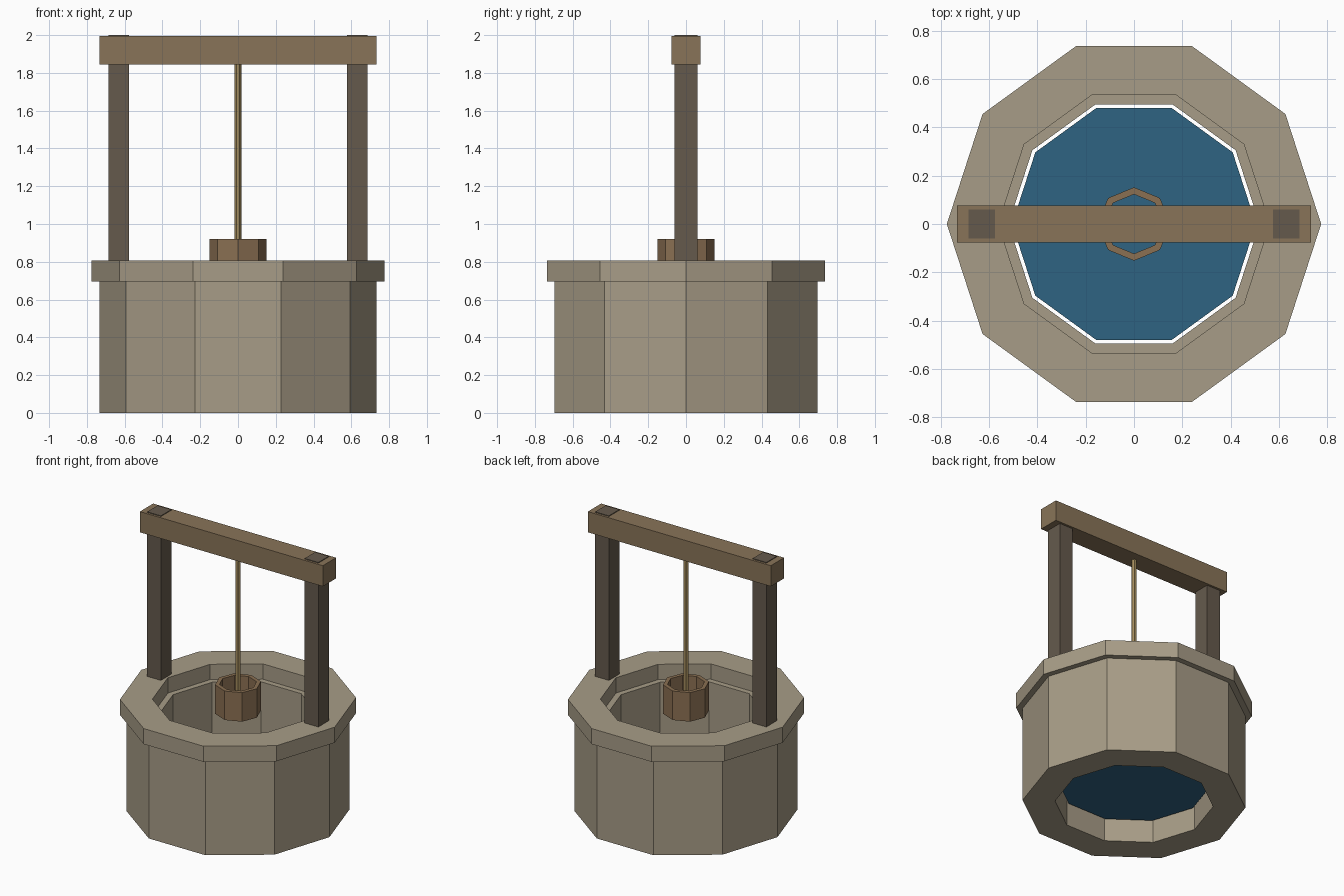
import bpy
import bmesh
from math import cos, sin, tau

cube = bpy.data.objects.get("Cube")
if cube:
    bpy.data.objects.remove(cube, do_unlink=True)


def material(name, rgb):
    mat = bpy.data.materials.new(name)
    mat.use_nodes = True
    colour = (*rgb, 1.0)
    mat.diffuse_color = colour
    mat.node_tree.nodes["Principled BSDF"].inputs["Base Color"].default_value = colour
    return mat


stone = material("stone", (0.39, 0.335, 0.242))
beam_wood = material("beam wood", (0.25, 0.175, 0.098))
post_wood = material("dark post wood", (0.130, 0.102, 0.073))
bucket_wood = material("bucket wood", (0.255, 0.160, 0.085))
rope_fibre = material("rope fibre", (0.37, 0.265, 0.11))
water_blue = material("water blue", (0.028, 0.127, 0.223))


def finish(name, bm, mat):
    bmesh.ops.recalc_face_normals(bm, faces=bm.faces)
    mesh = bpy.data.meshes.new(name)
    bm.to_mesh(mesh)
    bm.free()
    mesh.materials.append(mat)
    obj = bpy.data.objects.new(name, mesh)
    bpy.context.collection.objects.link(obj)
    return obj


def loop(bm, sides, radius, z):
    return [bm.verts.new((radius * cos(tau * i / sides), radius * sin(tau * i / sides), z))
            for i in range(sides)]


def tube(name, sides, outer, inner, z0, z1, mat):
    """Open faceted ring with a rectangular cross-section."""
    bm = bmesh.new()
    loops = [loop(bm, sides, r, z) for r, z in
             ((outer, z0), (outer, z1), (inner, z1), (inner, z0))]
    for k in range(4):
        a, b = loops[k], loops[(k + 1) % 4]
        for i in range(sides):
            j = (i + 1) % sides
            bm.faces.new((a[i], a[j], b[j], b[i]))
    return finish(name, bm, mat)


def prism(name, sides, radius, z0, z1, mat):
    """Closed faceted cylinder."""
    bm = bmesh.new()
    a, b = loop(bm, sides, radius, z0), loop(bm, sides, radius, z1)
    bm.faces.new(a)
    bm.faces.new(b)
    for i in range(sides):
        j = (i + 1) % sides
        bm.faces.new((a[i], a[j], b[j], b[i]))
    return finish(name, bm, mat)


def box(name, x0, x1, half_depth, z0, z1, mat):
    bm = bmesh.new()
    bmesh.ops.create_cube(bm, size=1.0)
    bmesh.ops.scale(bm, vec=(x1 - x0, 2 * half_depth, z1 - z0), verts=bm.verts)
    bmesh.ops.translate(bm, vec=((x0 + x1) / 2, 0, (z0 + z1) / 2), verts=bm.verts)
    return finish(name, bm, mat)


# Ten-sided stone shaft, overhanging rim and water
tube("well_wall", 10, 0.733, 0.52, 0.0, 0.697, stone)
tube("well_rim", 10, 0.775, 0.562, 0.695, 0.808, stone)
prism("water", 10, 0.505, 0.157, 0.175, water_blue)

# Two posts whose tops just show through the crossbeam
for side, x in (("right", -0.631), ("left", 0.631)):
    box(side + "_post", x - 0.055, x + 0.055, 0.06, 0.79, 2.0, post_wood)
box("crossbeam", -0.733, 0.733, 0.076, 1.845, 1.995, beam_wood)

# Rope and open bucket
prism("rope", 6, 0.0185, 0.80, 1.86, rope_fibre)
tube("bucket", 8, 0.152, 0.123, 0.71, 0.92, bucket_wood)
